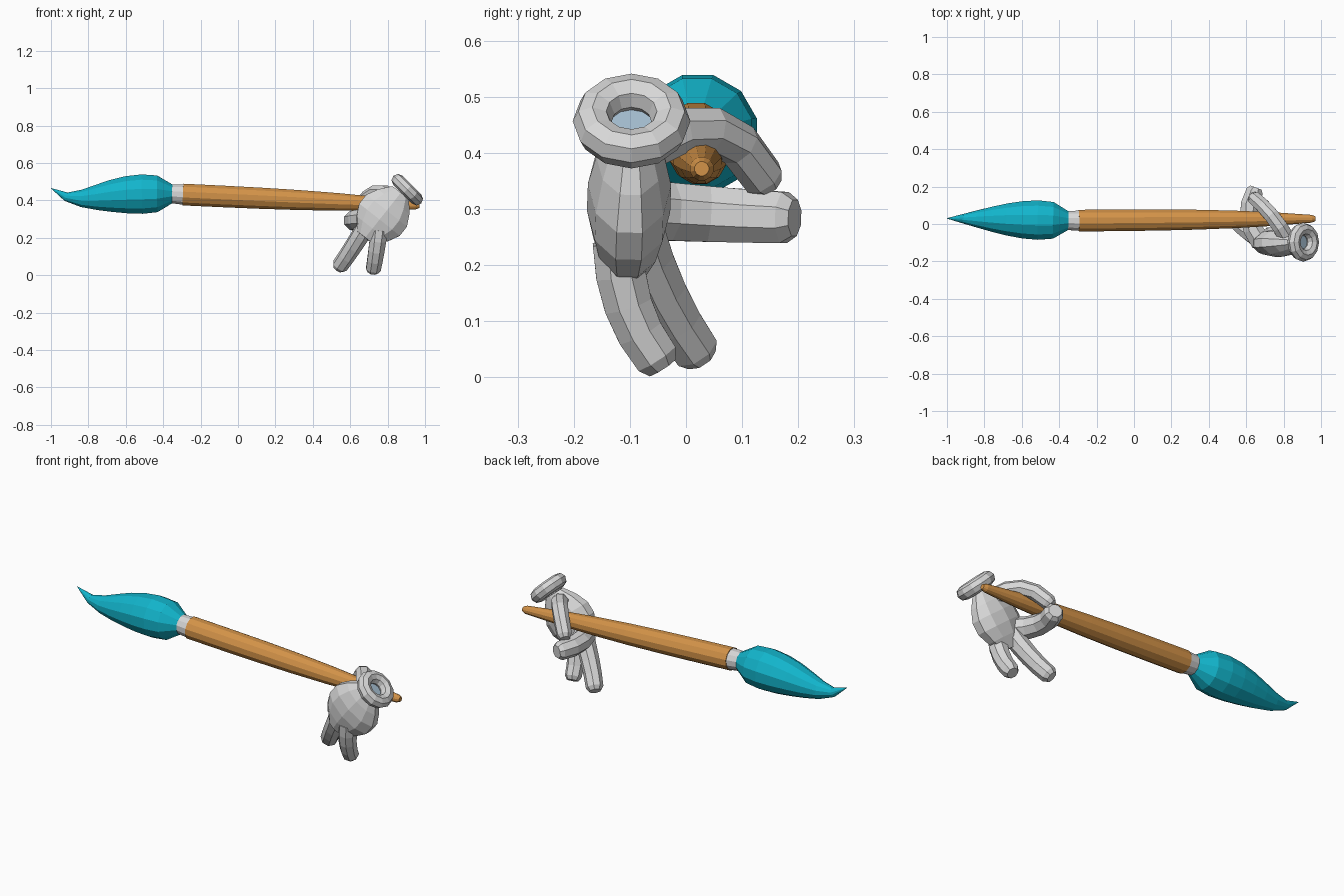
import bpy, bmesh
from math import cos, sin, pi, tau
from mathutils import Vector

cube = bpy.data.objects.get("Cube")
if cube:
    bpy.data.objects.remove(cube)

X, Y, Z = Vector((1, 0, 0)), Vector((0, 1, 0)), Vector((0, 0, 1))


def material(name, red, green, blue):
    m = bpy.data.materials.new(name)
    m.use_nodes = True
    colour = (red, green, blue, 1)
    m.diffuse_color = colour
    m.node_tree.nodes["Principled BSDF"].inputs["Base Color"].default_value = colour
    return m


grey = material("light_grey", 0.68, 0.68, 0.68)
teal = material("teal_paint", 0.006, 0.46, 0.6)
wood = material("orange_wood", 0.65, 0.29, 0.065)
pale_blue = material("pale_blue", 0.38, 0.52, 0.64)


def steps(count):
    """Evenly spaced values from zero to one."""
    return [i / count for i in range(count + 1)]


def loft(name, centres, widths, depths, sides, mat, up=Z):
    """Skin oval rings along a path into a closed, capped tube."""
    bm = bmesh.new()
    loops = []
    last = len(centres) - 1
    for i, (centre, width, depth) in enumerate(zip(centres, widths, depths)):
        tangent = centres[min(i + 1, last)] - centres[max(i - 1, 0)]
        across = up.cross(tangent).normalized()
        along = tangent.cross(across).normalized()
        angles = [tau * (k + 0.5) / sides for k in range(sides)]
        loops.append([bm.verts.new(centre + across * width * cos(a) + along * depth * sin(a))
                      for a in angles])
    for lower, upper in zip(loops, loops[1:]):
        for k in range(sides):
            n = (k + 1) % sides
            bm.faces.new((lower[k], lower[n], upper[n], upper[k]))
    bm.faces.new(loops[0])
    bm.faces.new(loops[-1])
    bmesh.ops.recalc_face_normals(bm, faces=bm.faces)
    mesh = bpy.data.meshes.new(name)
    bm.to_mesh(mesh)
    bm.free()
    mesh.materials.append(mat)
    bpy.context.collection.objects.link(bpy.data.objects.new(name, mesh))


def finger(name, base, bend, tip, radius, up):
    """Curved, slightly tapered digit with a chamfered end."""
    base, bend, tip = Vector(base), Vector(bend), Vector(tip)
    centres = [base.lerp(bend, t).lerp(bend.lerp(tip, t), t) for t in steps(4)]
    radii = [radius * (1 - t * 0.15) for t in steps(4)]
    centres.append(tip + (tip - centres[-2]).normalized() * 0.02)
    radii.append(radius * 0.6)
    loft(name, centres, radii, radii, 8, grey, up)


def finish(name, mat):
    """Name and colour the primitive that was just added."""
    obj = bpy.context.object
    obj.name = name
    obj.data.materials.append(mat)


# Bristles: a swelling body that sags, then flicks up to a fine tip
neck = Vector((-0.35, 0.018, 0.435))
centres = [neck - X * 0.65 * s + Y * 0.012 * s + Z * (0.13 * s**7 - 0.1 * s**3)
           for s in steps(8)]
radii = [0.05 * (1 - s) + 0.072 * sin(pi * s**0.6) + 0.001 for s in steps(8)]
loft("bristles", centres, radii, radii, 12, teal)

# Handle: straight, thinning faster towards the rounded end
front, end = Vector((-0.295, 0.018, 0.431)), Vector((0.95, 0.028, 0.372))
centres = [front.lerp(end, t) for t in steps(6)]
radii = [0.06 * (1 - 0.64 * t**3) for t in steps(6)]
centres.append(end + X * 0.02)
radii.append(0.013)
loft("handle", centres, radii, radii, 12, wood)

# Ferrule: the band between bristles and handle
loft("ferrule", [neck - X * 0.004, front + X * 0.002], [0.052, 0.056], [0.052, 0.056], 12, grey)

# Cuff: a thick slanted ring with a coloured floor inside
cuff = Vector((0.905, -0.097, 0.457))
tilt = (0, pi / 4, 0)
bpy.ops.mesh.primitive_torus_add(location=cuff, rotation=tilt, major_segments=12,
                                 minor_segments=8, major_radius=0.07, minor_radius=0.035)
finish("cuff", grey)
bpy.ops.mesh.primitive_circle_add(location=cuff - (X + Z) * 0.008, rotation=tilt, vertices=12,
                                  radius=0.05, fill_type="NGON")
finish("cuff_floor", pale_blue)

# Palm: a flattened oval body, widest in the middle
wrist, knuckles = Vector((0.87, -0.097, 0.44)), Vector((0.68, -0.106, 0.2))
loft("palm", [wrist.lerp(knuckles, t) for t in steps(5)],
     [0.06 + 0.09 * sin(pi * t) for t in steps(5)],
     [0.04 + 0.036 * sin(pi * t) for t in steps(5)], 10, grey, Y)

# Two hanging fingers, then the finger and thumb that grip the handle
finger("outer_finger", (0.755, -0.12, 0.24), (0.74, -0.12, 0.12), (0.724, -0.053, 0.035), 0.05, X)
finger("middle_finger", (0.69, -0.09, 0.27), (0.61, -0.05, 0.14), (0.545, 0.016, 0.05), 0.052, X)
finger("pointing_finger", (0.68, -0.1, 0.3), (0.57, 0.04, 0.29), (0.645, 0.175, 0.285), 0.058, Z)
finger("thumb", (0.82, -0.08, 0.41), (0.74, 0.06, 0.5), (0.645, 0.137, 0.357), 0.046, Z)
